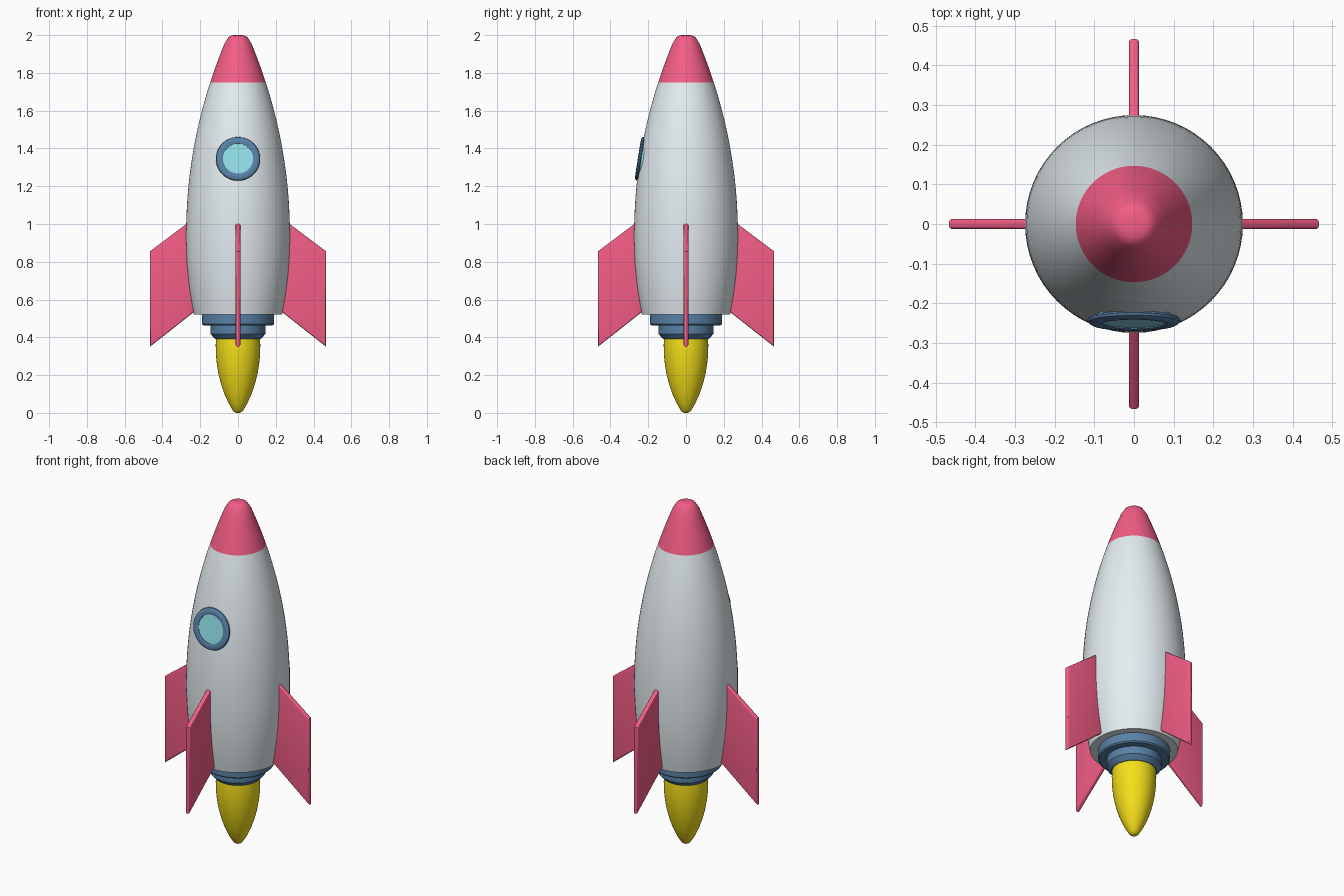
import bpy, bmesh, math
from mathutils import Matrix

if "Cube" in bpy.data.objects:
    bpy.data.objects.remove(bpy.data.objects["Cube"])

SEG = 64


def material(name, rgb):
    m = bpy.data.materials.new(name)
    m.diffuse_color = (*rgb, 1)
    m.use_nodes = True
    m.node_tree.nodes["Principled BSDF"].inputs["Base Color"].default_value = m.diffuse_color
    return m


WHITE = material("white", (0.78, 0.85, 0.88))
PINK = material("pink", (0.90, 0.11, 0.24))
BLUE = material("blue", (0.10, 0.22, 0.39))
CYAN = material("cyan", (0.28, 0.74, 0.80))
YELLOW = material("yellow", (0.91, 0.74, 0.01))


def finish(bm, name, mat, matrix=Matrix()):
    bmesh.ops.recalc_face_normals(bm, faces=bm.faces)
    mesh = bpy.data.meshes.new(name)
    bm.to_mesh(mesh)
    bm.free()
    mesh.materials.append(mat)
    mesh.shade_smooth()
    mesh.set_sharp_from_angle(angle=math.radians(35))
    obj = bpy.data.objects.new(name, mesh)
    obj.matrix_world = matrix
    bpy.context.collection.objects.link(obj)
    return obj


def lathe(name, profile, mat, matrix=Matrix(), closed=False):
    """Revolve (radius, height) points around z."""
    bm = bmesh.new()
    verts = [bm.verts.new((r, 0, z)) for r, z in profile]
    pairs = list(zip(verts, verts[1:])) + ([(verts[-1], verts[0])] if closed else [])
    edges = [bm.edges.new(p) for p in pairs]
    bmesh.ops.spin(bm, geom=verts + edges, cent=(0, 0, 0), axis=(0, 0, 1),
                   angle=math.tau, steps=SEG)
    bmesh.ops.remove_doubles(bm, verts=bm.verts, dist=1e-5)
    return finish(bm, name, mat, matrix)


def hull_radius(z):
    if z < 0.93:
        return 0.275 - 0.042 * ((0.93 - z) / 0.41) ** 2
    return 0.275 - 0.128 * ((z - 0.93) / 0.82) ** 2.08


def hull(z0, z1, n):
    zs = [z0 + (z1 - z0) * i / n for i in range(n + 1)]
    return [(hull_radius(z), z) for z in zs]


# Hull with flat underside, and nose cone with rounded tip
lathe("body", [(0, 0.52)] + hull(0.52, 1.75, 28), WHITE)
lathe("nose_cone", hull(1.75, 1.955, 6)
      + [(0.059, 1.975), (0.049, 1.99), (0.034, 1.998), (0.018, 2.0), (0, 2.0)], PINK)

# Stepped engine and flame
lathe("engine", [(0, 0.525), (0.19, 0.525), (0.19, 0.47), (0.183, 0.463), (0.145, 0.463),
                 (0.145, 0.418), (0.138, 0.41), (0.12, 0.392), (0, 0.392)], BLUE)
lathe("flame", [(0, 0.4), (0.116, 0.4), (0.118, 0.36), (0.117, 0.31), (0.112, 0.26),
                (0.103, 0.205), (0.089, 0.15), (0.070, 0.095), (0.048, 0.048),
                (0.028, 0.014), (0.018, 0.004), (0.008, 0), (0, 0)], YELLOW)

# Porthole, tilted to follow the hull
port = Matrix.Translation((0, -0.243, 1.345)) @ Matrix.Rotation(math.radians(81), 4, 'X')
lathe("window_rim", [(0.08, -0.006), (0.113, -0.006), (0.117, -0.001), (0.115, 0.005),
                     (0.108, 0.010), (0.086, 0.012), (0.08, 0.009)], BLUE, port, True)
lathe("window_glass", [(0, 0.006), (0.092, 0.006), (0.092, -0.025), (0, -0.025)], CYAN, port)

# Four fins with rounded edges
OUTLINE = [(0.22, 1.04), (0.467, 0.855), (0.467, 0.35), (0.20, 0.56)]
for i, side in enumerate(("right", "back", "left", "front")):
    bm = bmesh.new()
    face = bm.faces.new([bm.verts.new((x, -0.013, z)) for x, z in OUTLINE])
    ext = bmesh.ops.extrude_face_region(bm, geom=[face])
    bmesh.ops.translate(bm, vec=(0, 0.026, 0),
                        verts=[v for v in ext["geom"] if isinstance(v, bmesh.types.BMVert)])
    rims = [e for e in bm.edges if abs(e.verts[0].co.y - e.verts[1].co.y) < 1e-4]
    bmesh.ops.bevel(bm, geom=rims, offset=0.009, segments=3, profile=0.5, affect='EDGES')
    finish(bm, side + "_fin", PINK, Matrix.Rotation(i * math.pi / 2, 4, 'Z'))
